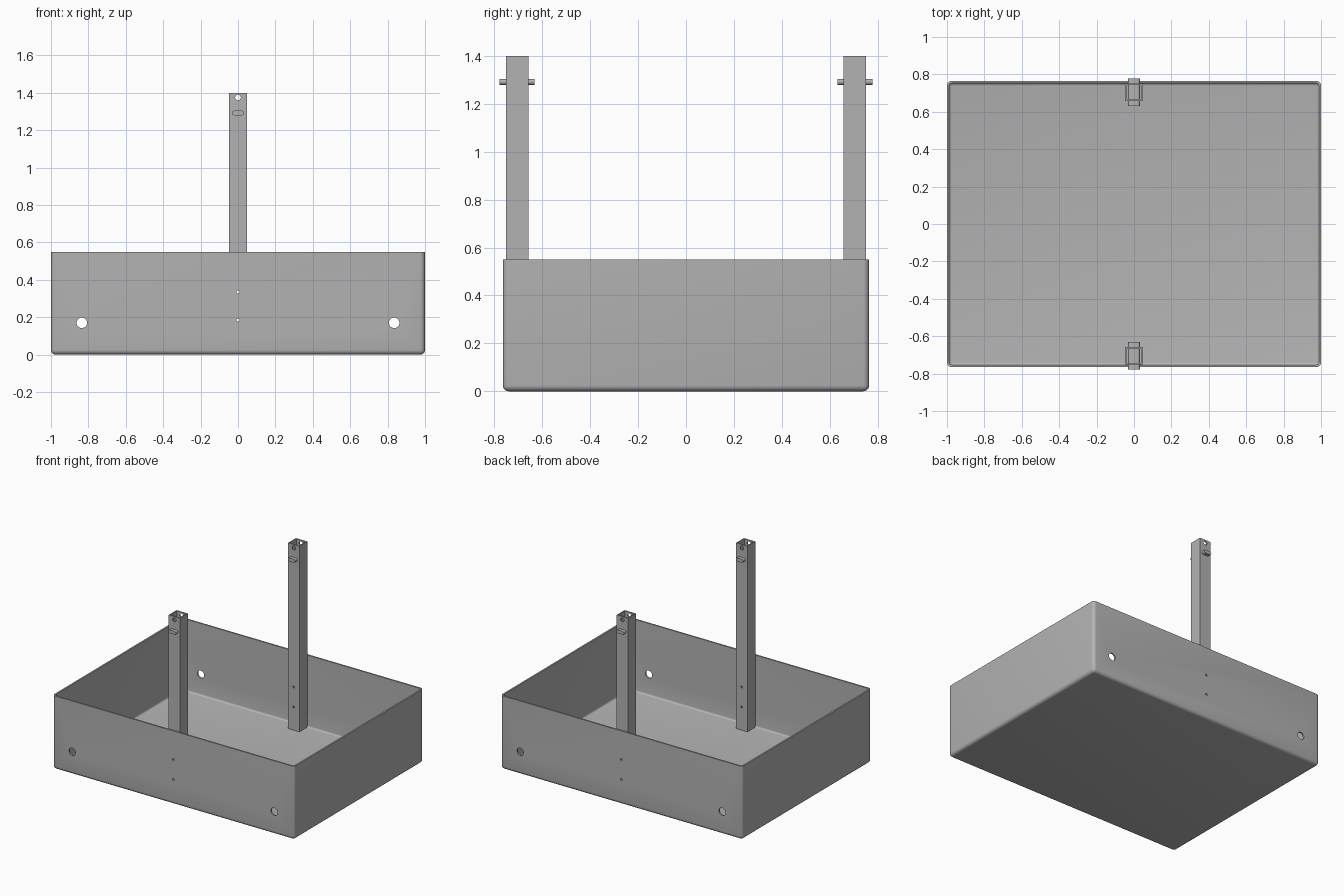
import bpy, bmesh, math
from mathutils import Matrix, Vector

default = bpy.data.objects.get("Cube")
if default:
    bpy.data.objects.remove(default, do_unlink=True)

# One plain sheet-metal colour
steel = bpy.data.materials.new("grey_steel")
steel.use_nodes = True
COLOUR = (0.45, 0.45, 0.45, 1)
steel.diffuse_color = COLOUR
steel.node_tree.nodes["Principled BSDF"].inputs["Base Color"].default_value = COLOUR

WIDTH, DEPTH, HEIGHT = 2.0, 1.53, 0.55
SHEET = 0.012
TUBE_W, TUBE_TOP, TUBE_Y = 0.094, 1.40, 0.705
LONG = 2.0


def add_object(name, bm):
    bmesh.ops.recalc_face_normals(bm, faces=bm.faces)
    mesh = bpy.data.meshes.new(name)
    bm.to_mesh(mesh)
    bm.free()
    mesh.materials.append(steel)
    obj = bpy.data.objects.new(name, mesh)
    bpy.context.collection.objects.link(obj)
    return obj


def box(size, centre):
    bm = bmesh.new()
    place = Matrix.Translation(centre) @ Matrix.Diagonal((*size, 1))
    bmesh.ops.create_cube(bm, size=1, matrix=place)
    return bm


def remove_caps(bm, keep_bottom):
    caps = [f for f in bm.faces if abs(f.normal.z) > 0.9
            and not (keep_bottom and f.normal.z < 0)]
    bmesh.ops.delete(bm, geom=caps, context="FACES_ONLY")
    loose = [e for e in bm.edges if not e.link_faces]
    bmesh.ops.delete(bm, geom=loose, context="EDGES")


def drill(holes):
    """Cutter of cylinders along y, one for each (x, z, radius)."""
    bm = bmesh.new()
    for x, z, radius in holes:
        place = Matrix.Translation((x, 0, z)) @ Matrix.Rotation(math.pi / 2, 4, "X")
        bmesh.ops.create_cone(bm, cap_ends=True, segments=32, radius1=radius,
                              radius2=radius, depth=LONG, matrix=place)
    cutter = add_object("drill_cutter", bm)
    cutter.hide_render = True
    return cutter


def finish(obj, thickness, holes):
    """Give the sheet its thickness, cut the holes and smooth the bends."""
    bpy.ops.object.select_all(action="DESELECT")
    bpy.context.view_layer.objects.active = obj
    obj.select_set(True)
    solid = obj.modifiers.new("thickness", "SOLIDIFY")
    solid.thickness = thickness
    solid.offset = -1
    solid.use_even_offset = True
    bpy.ops.object.modifier_apply(modifier=solid.name)
    cutter = drill(holes)
    cut = obj.modifiers.new("holes", "BOOLEAN")
    cut.operation = "DIFFERENCE"
    cut.solver = "EXACT"
    cut.object = cutter
    bpy.ops.object.modifier_apply(modifier=cut.name)
    bpy.data.objects.remove(cutter, do_unlink=True)
    bpy.ops.object.shade_smooth_by_angle(angle=math.radians(35))


BOLTS = [(0, 0.185, 0.008), (0, 0.335, 0.008)]

# Open tray with rounded bends along the floor and the corners
bm = box((WIDTH, DEPTH, HEIGHT), (0, 0, HEIGHT / 2))
remove_caps(bm, keep_bottom=True)
bends = [e for e in bm.edges if len(e.link_faces) == 2]
bmesh.ops.bevel(bm, geom=bends, offset=0.025, segments=5, profile=0.5,
                affect="EDGES")
tray = add_object("tray", bm)
finish(tray, SHEET, BOLTS + [(s * 0.835, 0.17, 0.028) for s in (-1, 1)])

for side, name in ((-1, "front"), (1, "back")):
    y = side * TUBE_Y
    # Square tube standing on the floor, bolted to the wall
    bm = box((TUBE_W, TUBE_W, TUBE_TOP - SHEET), (0, y, (TUBE_TOP + SHEET) / 2))
    remove_caps(bm, keep_bottom=False)
    post = add_object(name + "_post", bm)
    finish(post, 0.009, BOLTS + [(0, 1.375, 0.015)])

    # Flat pin with round ends through the post
    bm = bmesh.new()
    ring = []
    radius, reach = 0.0125, 0.0185
    for end in (1, -1):
        for i in range(13):
            a = math.pi * (i / 12 - 0.5)
            ring.append(bm.verts.new((end * (reach + radius * math.cos(a)),
                                      y - 0.073, 1.292 + end * radius * math.sin(a))))
    face = bm.faces.new(ring)
    swept = bmesh.ops.extrude_face_region(bm, geom=[face])["geom"]
    bmesh.ops.translate(bm, vec=Vector((0, 0.146, 0)),
                        verts=[v for v in swept if isinstance(v, bmesh.types.BMVert)])
    pin = add_object(name + "_pin", bm)
    bpy.ops.object.select_all(action="DESELECT")
    bpy.context.view_layer.objects.active = pin
    pin.select_set(True)
    bpy.ops.object.shade_smooth_by_angle(angle=math.radians(35))
